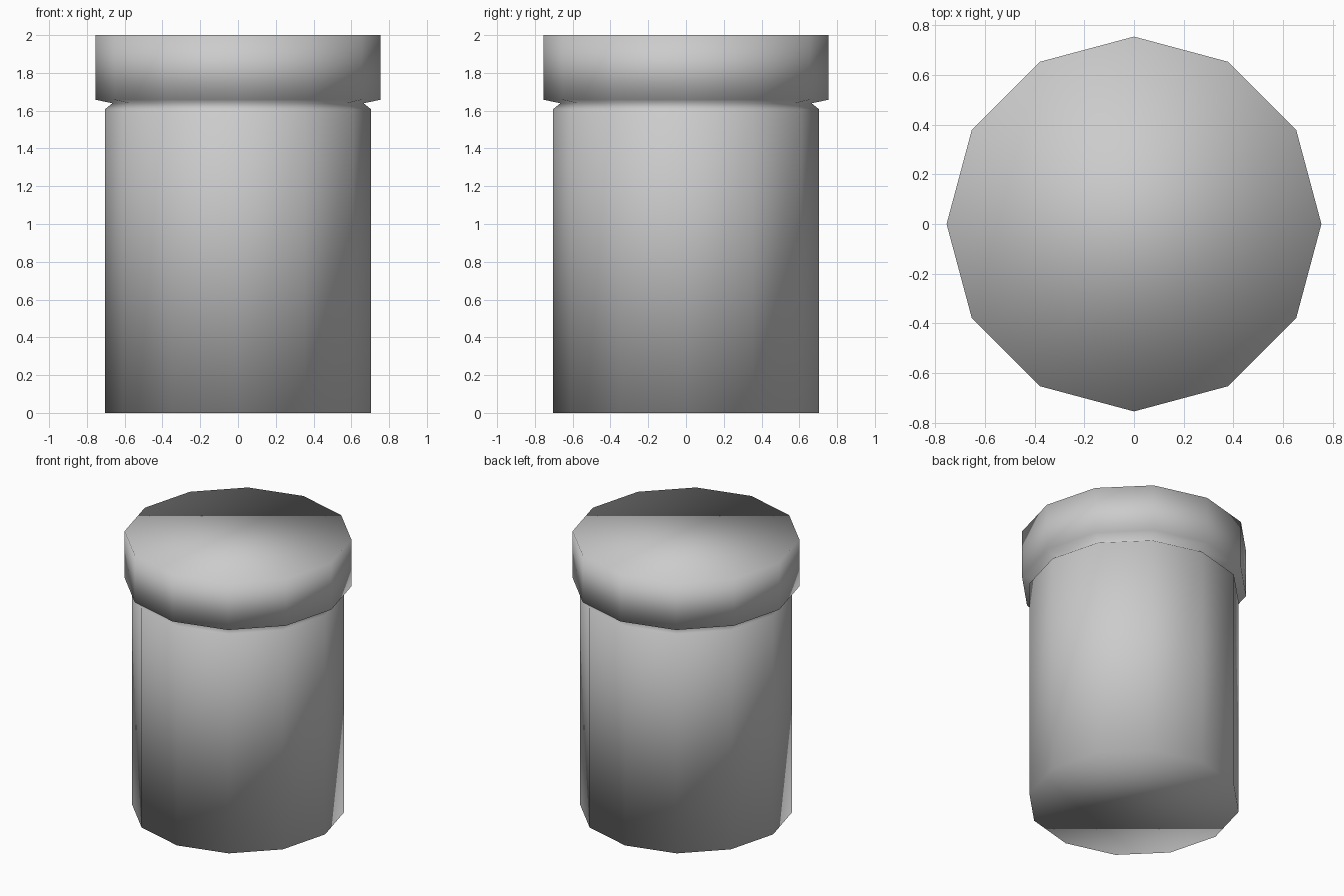
import bpy
import bmesh
from math import cos, sin, tau

default = bpy.data.objects.get("Cube")
if default:
    bpy.data.objects.remove(default, do_unlink=True)

SIDES = 12
# (radius, height): base, shoulder, groove, head bottom, head top
PROFILE = [(0.705, 0), (0.705, 1.607), (0.665, 1.639), (0.755, 1.658), (0.755, 2)]

# plain grey
grey = bpy.data.materials.new("light_grey")
grey.use_nodes = True
color = (0.6, 0.6, 0.6, 1)
grey.diffuse_color = color
grey.node_tree.nodes["Principled BSDF"].inputs["Base Color"].default_value = color

# twelve-sided post with a wider head, turned from the profile
bm = bmesh.new()
rings = [[bm.verts.new((r * cos(tau * i / SIDES), r * sin(tau * i / SIDES), z))
          for i in range(SIDES)] for r, z in PROFILE]
for low, high in zip(rings, rings[1:]):
    for i in range(SIDES):
        j = (i + 1) % SIDES
        bm.faces.new((low[i], low[j], high[j], high[i]))

# closed ends
bm.faces.new(rings[0][::-1])
bm.faces.new(rings[-1])
for face in bm.faces:
    face.smooth = True

mesh = bpy.data.meshes.new("capped_post")
bm.to_mesh(mesh)
bm.free()
mesh.materials.append(grey)
post = bpy.data.objects.new("capped_post", mesh)
bpy.context.collection.objects.link(post)
